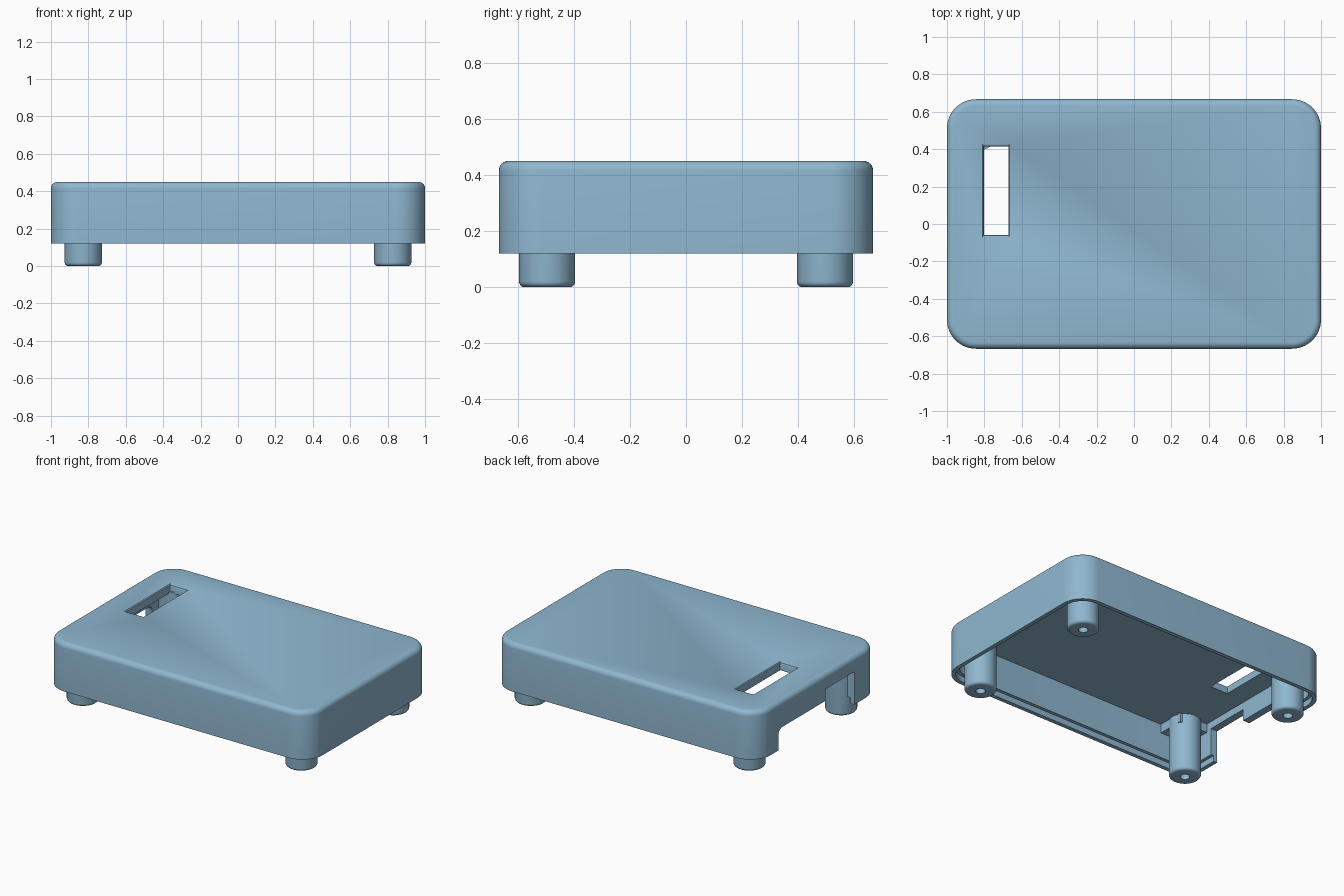
import bpy, bmesh, math

if "Cube" in bpy.data.objects:
    bpy.data.objects.remove(bpy.data.objects["Cube"])

blue = bpy.data.materials.new("light_steel_blue")
blue.diffuse_color = (0.275, 0.474, 0.631, 1)
blue.use_nodes = True
blue.node_tree.nodes["Principled BSDF"].inputs["Base Color"].default_value = blue.diffuse_color

HX, HY, R = 1.0, 0.667, 0.155          # half sizes and corner radius of the cover
Z0, Z1, CEIL = 0.12, 0.45, 0.395       # rim, top face, inner ceiling


def finish(name, bm, smooth=True):
    bmesh.ops.recalc_face_normals(bm, faces=bm.faces)
    me = bpy.data.meshes.new(name)
    bm.to_mesh(me)
    bm.free()
    ob = bpy.data.objects.new(name, me)
    bpy.context.collection.objects.link(ob)
    me.materials.append(blue)
    if smooth:
        shade(ob)
    return ob


def shade(ob):
    bpy.ops.object.select_all(action='DESELECT')
    ob.select_set(True)
    bpy.context.view_layer.objects.active = ob
    bpy.ops.object.shade_smooth_by_angle(angle=math.radians(32))


def loft(name, rings, smooth=True):
    """Skin closed rings of equal length and cap both ends."""
    bm = bmesh.new()
    vs = [[bm.verts.new(p) for p in ring] for ring in rings]
    n = len(vs[0])
    for a, b in zip(vs, vs[1:]):
        for i in range(n):
            j = (i + 1) % n
            bm.faces.new((a[i], a[j], b[j], b[i]))
    bm.faces.new(vs[0])
    bm.faces.new(vs[-1])
    return finish(name, bm, smooth)


def rounded_rect(inset, z, seg=12):
    r = R - inset
    pts = []
    for k, (sx, sy) in enumerate(((1, 1), (-1, 1), (-1, -1), (1, -1))):
        for i in range(seg + 1):
            a = math.pi / 2 * (k + i / seg)
            pts.append((sx * (HX - R) + r * math.cos(a),
                        sy * (HY - R) + r * math.sin(a), z))
    return pts


def circle(cx, cy, r, z, n=40):
    return [(cx + r * math.cos(2 * math.pi * i / n),
             cy + r * math.sin(2 * math.pi * i / n), z) for i in range(n)]


def rect(x0, x1, y0, y1, z):
    return [(x0, y0, z), (x1, y0, z), (x1, y1, z), (x0, y1, z)]


def cut(ob, cutter):
    mod = ob.modifiers.new("cut", 'BOOLEAN')
    mod.operation = 'DIFFERENCE'
    mod.solver = 'EXACT'
    mod.object = cutter
    bpy.context.view_layer.objects.active = ob
    bpy.ops.object.modifier_apply(modifier=mod.name)
    bpy.data.objects.remove(cutter)


# hollow cover: stepped inner rim, walls and rounded top edge
F = 0.035
profile = [(0.05, CEIL), (0.05, 0.16), (0.028, 0.16), (0.028, Z0), (0, Z0)]
profile += [(F - F * math.cos(a), Z1 - F + F * math.sin(a))
            for a in (math.pi / 2 * i / 6 for i in range(7))]
cover = loft("cover", [rounded_rect(i, z) for i, z in profile], False)

# window in the top, with softened upper edge
x0, x1, y0, y1 = -0.803, -0.672, -0.058, 0.414
steps = [(0, 0.3), (0, Z1 - 0.016), (0.004, Z1 - 0.005), (0.014, Z1), (0.014, 0.5)]
cut(cover, loft("window_cutter", [rect(x0 - d * 0.5, x1 + d * 0.5, y0 - d, y1 + d, z)
                                  for d, z in steps], False))

# two-height port opening in the left wall
r = 0.04
outline = [(-0.39, 0.0), (-0.39, 0.345), (-0.08, 0.345), (-0.08, 0.265)]
outline += [(0.43 - r + r * math.sin(a), 0.265 - r + r * math.cos(a))
            for a in (math.pi / 2 * i / 6 for i in range(7))]
outline += [(0.43, 0.0)]
cut(cover, loft("port_cutter", [[(x, y, z) for y, z in outline]
                                for x in (-1.1, -0.9)], False))
shade(cover)

# four screw posts with blind holes and rounded feet
B = 0.02
for sx in (-1, 1):
    for sy in (-1, 1):
        prof = [(0.03, 0.3), (0.03, 0.0)]
        prof += [(0.1 - B + B * math.sin(a), B - B * math.cos(a))
                 for a in (math.pi / 2 * i / 5 for i in range(6))]
        prof += [(0.1, CEIL + 0.01)]
        loft("screw_post", [circle(sx * 0.827, sy * 0.495, q, z) for q, z in prof])

# reinforcing pad around the front left post
loft("corner_pad", [rect(-0.955, -0.735, -0.62, -0.43, z) for z in (0.335, CEIL + 0.01)])
